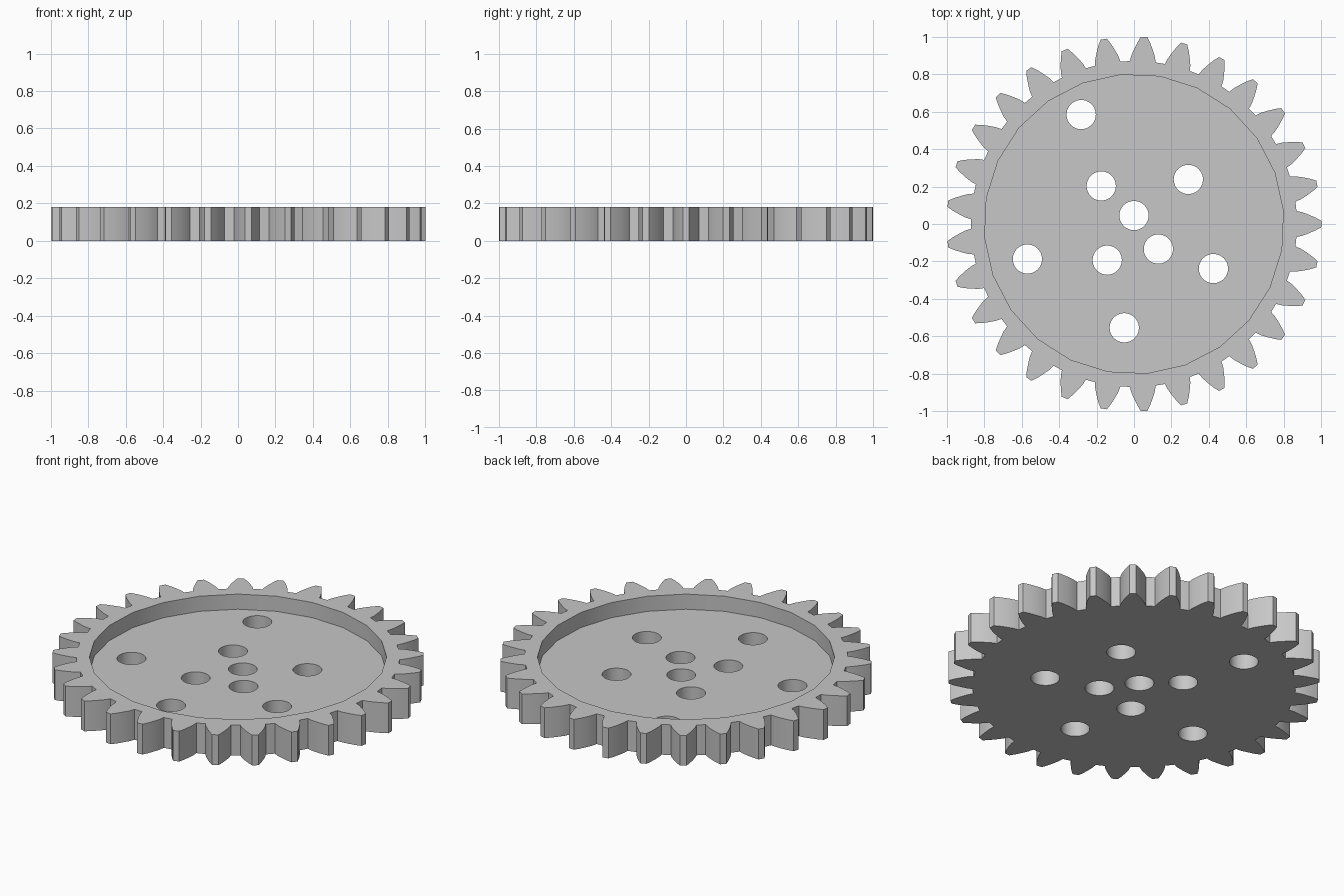
import bpy, bmesh, math

if "Cube" in bpy.data.objects:
    bpy.data.objects.remove(bpy.data.objects["Cube"], do_unlink=True)

TEETH = 29
HEIGHT = 0.18
FLOOR = 0.09
HOLE_RADIUS = 0.078

grey = bpy.data.materials.new("light grey")
grey.use_nodes = True
colour = (0.57, 0.57, 0.57, 1)
grey.diffuse_color = colour
grey.node_tree.nodes["Principled BSDF"].inputs["Base Color"].default_value = colour


def circle(radius, sides, cx=0, cy=0, turn=0):
    angles = [turn + math.tau * i / sides for i in range(sides)]
    return [(cx + radius * math.cos(a), cy + radius * math.sin(a)) for a in angles]


def prisms(name, outlines, z0, z1):
    """One object holding an upright prism for each outline."""
    bm = bmesh.new()
    for outline in outlines:
        base = bm.faces.new([bm.verts.new((x, y, z0)) for x, y in outline])
        top = bmesh.ops.extrude_face_region(bm, geom=[base])["geom"]
        verts = [v for v in top if isinstance(v, bmesh.types.BMVert)]
        bmesh.ops.translate(bm, verts=verts, vec=(0, 0, z1 - z0))
    bmesh.ops.recalc_face_normals(bm, faces=bm.faces)
    mesh = bpy.data.meshes.new(name)
    bm.to_mesh(mesh)
    bm.free()
    mesh.materials.append(grey)
    obj = bpy.data.objects.new(name, mesh)
    bpy.context.collection.objects.link(obj)
    return obj


def cut(target, cutter):
    cutter.hide_render = True
    mod = target.modifiers.new("cut", "BOOLEAN")
    mod.operation = "DIFFERENCE"
    mod.solver = "EXACT"
    mod.object = cutter
    bpy.context.view_layer.objects.active = target
    bpy.ops.object.modifier_apply(modifier=mod.name)
    bpy.data.objects.remove(cutter, do_unlink=True)


# Toothed outline: radius and half thickness up one flank
flank = [(0.87, 0.069), (0.90, 0.063), (0.935, 0.0495), (0.97, 0.034), (1.0, 0.017)]
tooth = [(r, -w / r) for r, w in flank] + [(r, w / r) for r, w in reversed(flank)]
outline = []
for i in range(TEETH):
    middle = math.tau * i / TEETH
    outline += [(r * math.cos(middle + a), r * math.sin(middle + a)) for r, a in tooth]
gear = prisms("gear_wheel", [outline], 0, HEIGHT)

# Round recess in the top face
cut(gear, prisms("recess_cutter", [circle(0.8, 24, turn=math.radians(5))], FLOOR, 0.4))

# Scattered through holes
holes = [(0, 0.045), (-0.282, 0.584), (-0.175, 0.203), (0.29, 0.238), (0.13, -0.134),
         (-0.143, -0.193), (0.424, -0.238), (-0.569, -0.187), (-0.052, -0.554)]
cut(gear, prisms("hole_cutter", [circle(HOLE_RADIUS, 40, x, y) for x, y in holes], -0.2, 0.4))

# Smooth walls with crisp edges
bpy.ops.object.select_all(action="DESELECT")
gear.select_set(True)
bpy.context.view_layer.objects.active = gear
bpy.ops.object.shade_smooth_by_angle(angle=math.radians(30))
